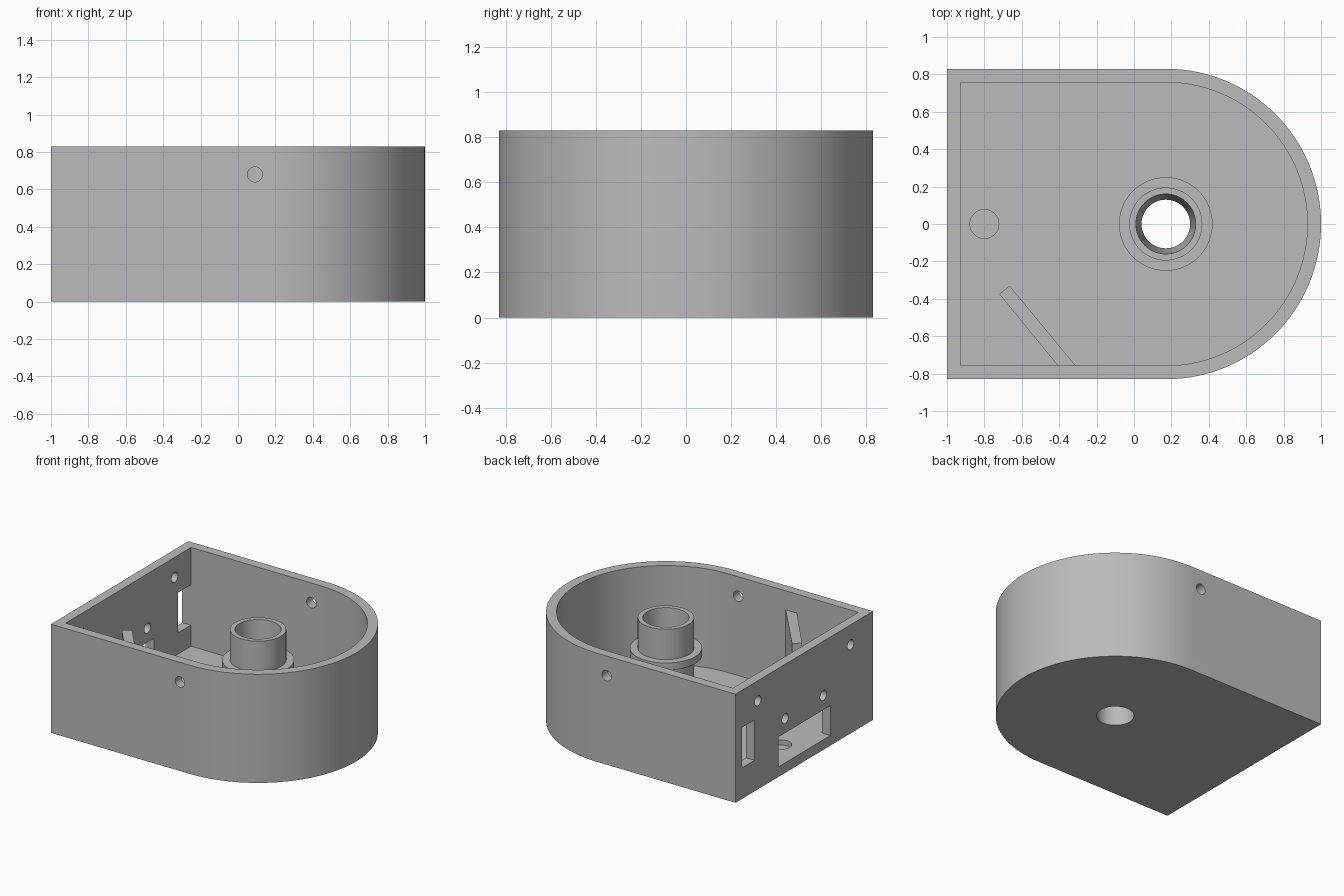
import bpy, bmesh, math

cube = bpy.data.objects.get("Cube")
if cube:
    bpy.data.objects.remove(cube, do_unlink=True)

grey = bpy.data.materials.new("light_grey")
grey.use_nodes = True
grey.diffuse_color = (0.5, 0.5, 0.5, 1)
grey.node_tree.nodes["Principled BSDF"].inputs["Base Color"].default_value = (0.5, 0.5, 0.5, 1)

R, WALL, H, FLOOR, CX = 0.83, 0.073, 0.83, 0.075, 0.17


def finish(bm, name):
    bmesh.ops.recalc_face_normals(bm, faces=bm.faces)
    mesh = bpy.data.meshes.new(name)
    bm.to_mesh(mesh)
    bm.free()
    mesh.materials.append(grey)
    obj = bpy.data.objects.new(name, mesh)
    bpy.context.collection.objects.link(obj)
    return obj


def prism(name, outline, z0, z1):
    """Extrude a plan outline from z0 to z1."""
    bm = bmesh.new()
    face = bm.faces.new([bm.verts.new((x, y, z0)) for x, y in outline])
    top = bmesh.ops.extrude_face_region(bm, geom=[face])["geom"]
    bmesh.ops.translate(bm, vec=(0, 0, z1 - z0),
                        verts=[v for v in top if isinstance(v, bmesh.types.BMVert)])
    return finish(bm, name)


def box(name, x, y, z):
    return prism(name, [(x[0], y[0]), (x[1], y[0]), (x[1], y[1]), (x[0], y[1])], *z)


def d_shape(r, back, n=64):
    arc = [(CX + r * math.cos(a), r * math.sin(a))
           for a in (math.pi * (i / n - 0.5) for i in range(n + 1))]
    return arc + [(back, r), (back, -r)]


def rod(name, centre, radius, length, axis="z", n=48):
    bm = bmesh.new()
    bmesh.ops.create_cone(bm, cap_ends=True, segments=n, radius1=radius,
                          radius2=radius, depth=length)
    obj = finish(bm, name)
    obj.location = centre
    obj.rotation_euler = {"x": (0, math.pi / 2, 0), "y": (math.pi / 2, 0, 0),
                          "z": (0, 0, 0)}[axis]
    return obj


def lathe(name, profile, centre, n=64):
    """Revolve a closed radius/height profile into a ring."""
    bm = bmesh.new()
    rings = [[bm.verts.new((centre + r * math.cos(t), r * math.sin(t), z)) for r, z in profile]
             for t in (2 * math.pi * i / n for i in range(n))]
    m = len(profile)
    for i in range(n):
        a, b = rings[i], rings[(i + 1) % n]
        for j in range(m):
            k = (j + 1) % m
            bm.faces.new((a[j], b[j], b[k], a[k]))
    return finish(bm, name)


def smooth(obj):
    bpy.ops.object.select_all(action="DESELECT")
    obj.select_set(True)
    bpy.context.view_layer.objects.active = obj
    bpy.ops.object.shade_smooth_by_angle(angle=math.radians(30))


# Open D-shaped case
case = prism("case", d_shape(R, -1), 0, H)
cutters = [prism("cavity_cutter", d_shape(R - WALL, WALL - 1), FLOOR, H + 0.1)]

# Screw holes through the long walls and the flat wall
cutters.append(rod("side_hole_cutter", (0.09, 0, 0.68), 0.04, 2, "y"))
for side in (-1, 1):
    for y, z in ((0.56, 0.677), (0.23, 0.415)):
        cutters.append(rod("end_hole_cutter", (-0.97, side * y, z), 0.038, 0.2, "x"))

# Connector window and switch slot in the flat wall
cutters.append(box("window_cutter", (-1.1, -0.9), (-0.316, 0.31), (FLOOR + 0.002, 0.305)))
cutters.append(box("slot_cutter", (-1.1, -0.9), (0.6, 0.755), (0.237, 0.545)))

# Floor recess and shaft hole
cutters.append(rod("recess_cutter", (-0.8, 0, FLOOR), 0.077, 0.08))
cutters.append(rod("shaft_hole_cutter", (CX, 0, 0), 0.13, 0.5, n=64))

for cutter in cutters:
    mod = case.modifiers.new(cutter.name, "BOOLEAN")
    mod.operation, mod.solver, mod.object = "DIFFERENCE", "EXACT", cutter
bpy.context.view_layer.update()
baked = bpy.data.meshes.new_from_object(
    case.evaluated_get(bpy.context.evaluated_depsgraph_get()))
case.modifiers.clear()
case.data = baked
for cutter in cutters:
    bpy.data.objects.remove(cutter, do_unlink=True)
smooth(case)

# Hollow hub with a bearing flange and tapered bore
hub = lathe("hub", [(0.13, FLOOR), (0.195, FLOOR), (0.195, 0.5), (0.25, 0.5), (0.25, 0.555),
                    (0.195, 0.555), (0.195, 0.787), (0.16, 0.787)], CX)
smooth(hub)

# Slanted rib inside the front wall
prism("rib", [(-0.72, -0.375), (-0.665, -0.33), (-0.31, -0.76), (-0.405, -0.76)], FLOOR, 0.685)
